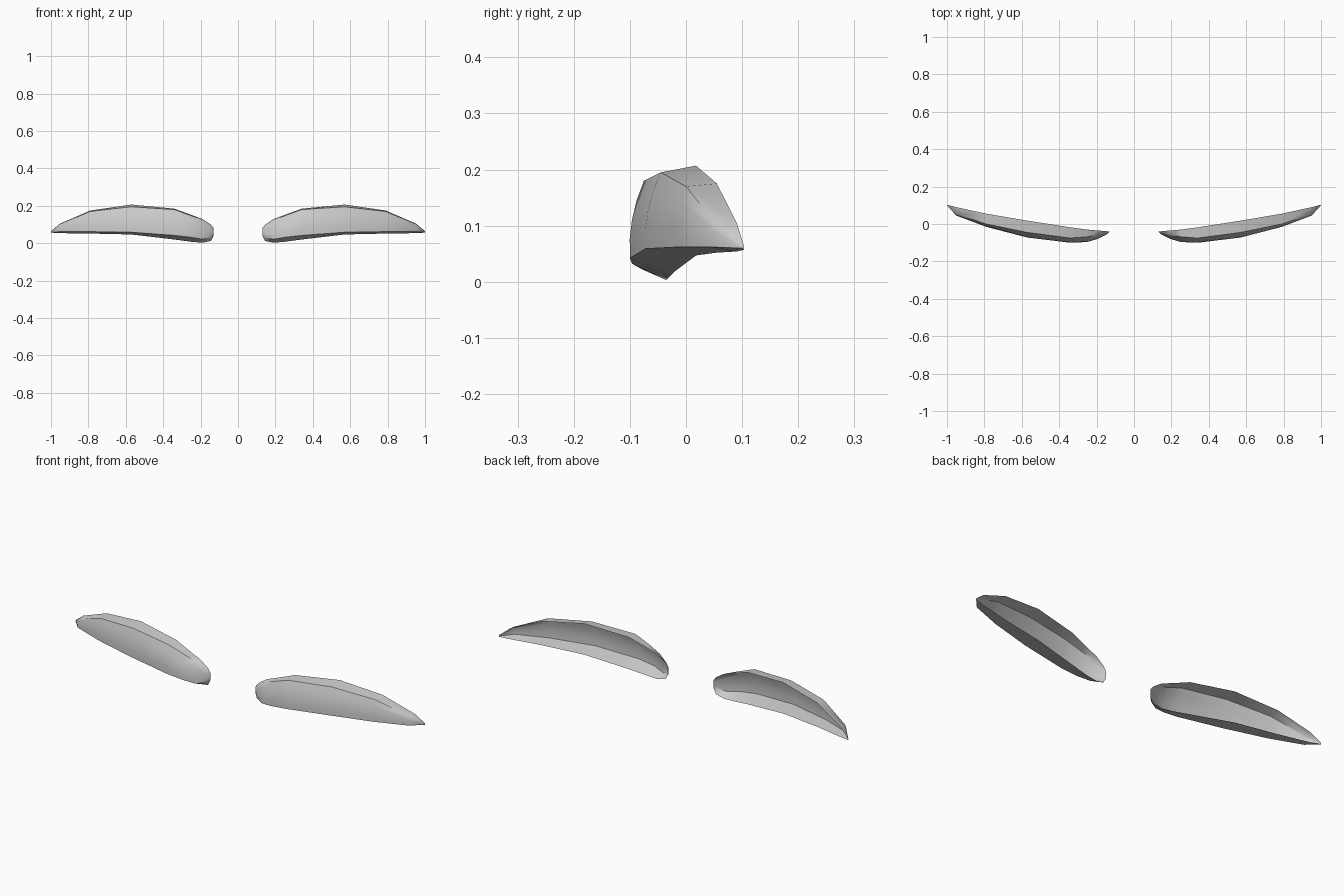
import bpy, bmesh, math

cube = bpy.data.objects.get("Cube")
if cube:
    bpy.data.objects.remove(cube, do_unlink=True)

grey = bpy.data.materials.new("light_grey")
grey.use_nodes = True
colour = (0.6, 0.6, 0.6, 1)
grey.diffuse_color = colour
grey.node_tree.nodes["Principled BSDF"].inputs["Base Color"].default_value = colour

# Stations from inner to outer end:
# x, rim y, rim bottom z, rim top z, lower fold y z, upper fold y z
STATIONS = [
    (.13, -.04, .04, .08, -.042, .045, -.042, .075),
    (.145, -.039, .012, .1, -.055, .03, -.05, .09),
    (.19, -.035, .003, .13, -.078, .022, -.058, .124),
    (.25, -.03, .008, .152, -.096, .032, -.068, .147),
    (.34, -.018, .02, .185, -.1, .042, -.075, .18),
    (.57, .018, .047, .207, -.072, .059, -.045, .195),
    (.79, .055, .052, .175, -.015, .062, 0, .17),
    (.95, .09, .054, .106, .045, .062, .053, .103),
    (1, .103, .057, .065, .1, .06, .1, .063),
]


def section(x, rim_y, bottom, top, low_y, low_z, up_y, up_z):
    """Open cross-section: bottom rim, curved front, top rim."""
    points = [(x, rim_y, bottom)]
    steps = 4
    for i in range(steps + 1):
        t = i / steps
        bulge = 1.4 * (up_y - low_y) * t * (1 - t)
        y = low_y + (up_y - low_y) * t - bulge
        points.append((x, y, low_z + (up_z - low_z) * t))
    points.append((x, rim_y, top))
    return points


def make_shell(name, side):
    """Loft the cross-sections into a thin shell, open at the back."""
    bm = bmesh.new()
    rows = []
    for station in STATIONS:
        rows.append([bm.verts.new((side * x, y, z))
                     for x, y, z in section(*station)])
    for a, b in zip(rows, rows[1:]):
        for i in range(len(a) - 1):
            quad = [a[i], b[i], b[i + 1], a[i + 1]]
            bm.faces.new(quad if side > 0 else quad[::-1])
    # Close the narrow inner and outer tips
    inner, outer = rows[0], rows[-1]
    bm.faces.new(inner if side > 0 else inner[::-1])
    bm.faces.new(outer[::-1] if side > 0 else outer)
    mesh = bpy.data.meshes.new(name)
    bm.to_mesh(mesh)
    bm.free()
    mesh.materials.append(grey)
    obj = bpy.data.objects.new(name, mesh)
    bpy.context.collection.objects.link(obj)
    bpy.ops.object.select_all(action="DESELECT")
    obj.select_set(True)
    bpy.context.view_layer.objects.active = obj
    bpy.ops.object.shade_smooth_by_angle(angle=math.radians(50))


make_shell("curved_shell_left", 1)
make_shell("curved_shell_right", -1)
